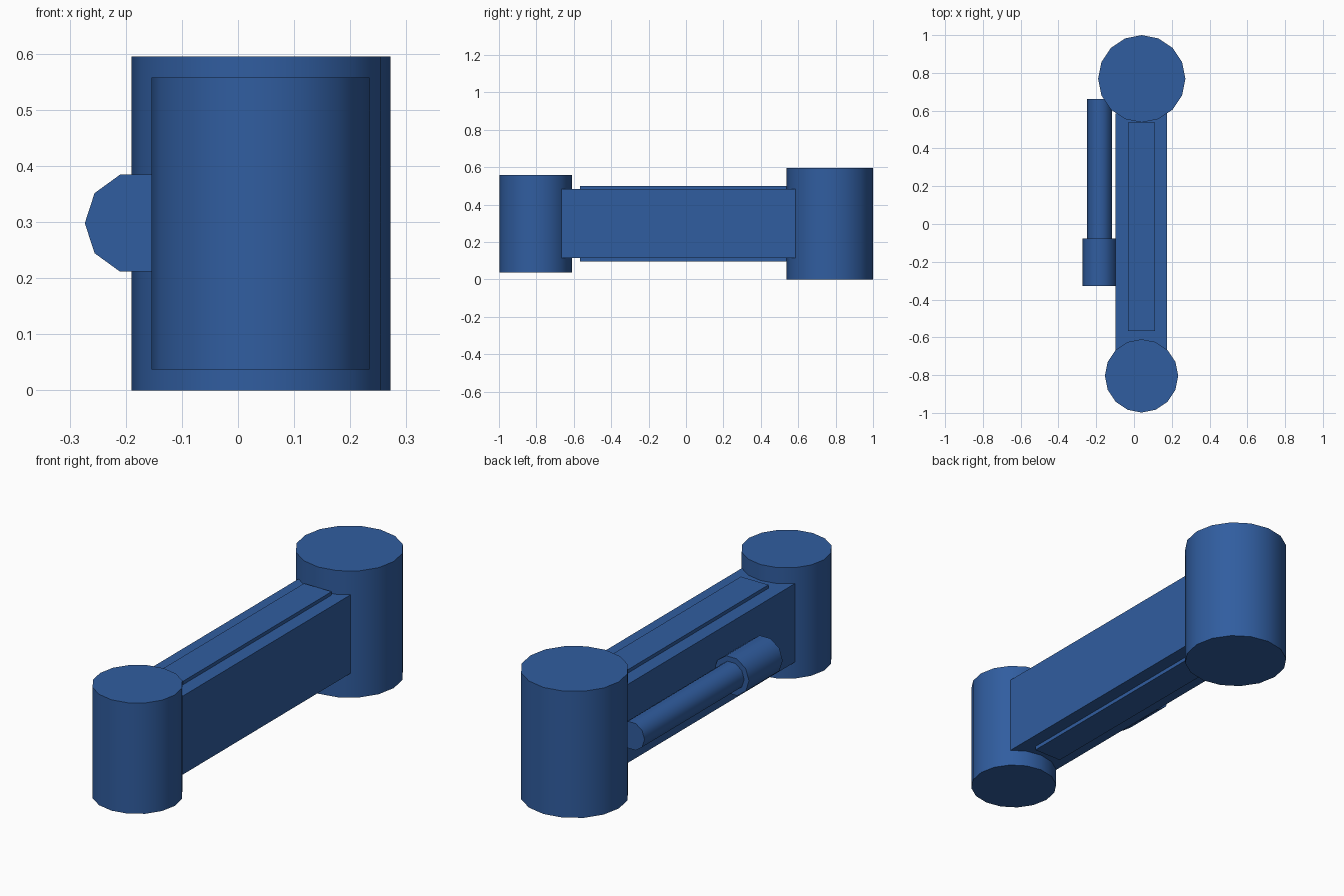
import bpy
from math import pi, radians

if "Cube" in bpy.data.objects:
    bpy.data.objects.remove(bpy.data.objects["Cube"])

paint = bpy.data.materials.new("blue_paint")
paint.diffuse_color = (0.03, 0.11, 0.35, 1)
paint.use_nodes = True
paint.node_tree.nodes["Principled BSDF"].inputs["Base Color"].default_value = paint.diffuse_color


def finish(name):
    obj = bpy.context.object
    obj.name = name
    obj.data.materials.append(paint)
    return obj


def cylinder(name, sides, radius, start, length, along_y=False):
    """Cylinder from the centre of its start face, along +z or +y."""
    x, y, z = start
    centre = (x, y + length / 2, z) if along_y else (x, y, z + length / 2)
    bpy.ops.mesh.primitive_cylinder_add(vertices=sides, radius=radius, depth=length, location=centre)
    if along_y:
        # turn a vertex towards x, then lay the cylinder down
        bpy.context.object.rotation_euler = (pi / 2, pi / 2, 0)
    bpy.ops.object.transform_apply(location=False, rotation=True, scale=True)
    bpy.ops.object.shade_smooth_by_angle(angle=radians(40))
    return finish(name)


def box(name, low, high):
    centre = [(a + b) / 2 for a, b in zip(low, high)]
    bpy.ops.mesh.primitive_cube_add(size=1, location=centre)
    bpy.context.object.scale = [b - a for a, b in zip(low, high)]
    bpy.ops.object.transform_apply(location=False, rotation=False, scale=True)
    return finish(name)


# Pivot joints at both ends
cylinder("rear_joint", 16, 0.231, (0.041, 0.769, 0), 0.595)
cylinder("front_joint", 16, 0.194, (0.040, -0.804, 0.037), 0.521)

# Arm beam with a slim raised strip above and below
box("arm_beam", (-0.098, -0.673, 0.114), (0.176, 0.586, 0.483))
box("arm_strip", (-0.033, -0.566, 0.096), (0.111, 0.537, 0.499))

# Piston on the left side: rod is turned so a corner points sideways
cylinder("piston_housing", 10, 0.091, (-0.182, -0.328, 0.298), 0.25, True)
cylinder("piston_rod", 10, 0.066, (-0.182, -0.16, 0.298), 0.822, True)
